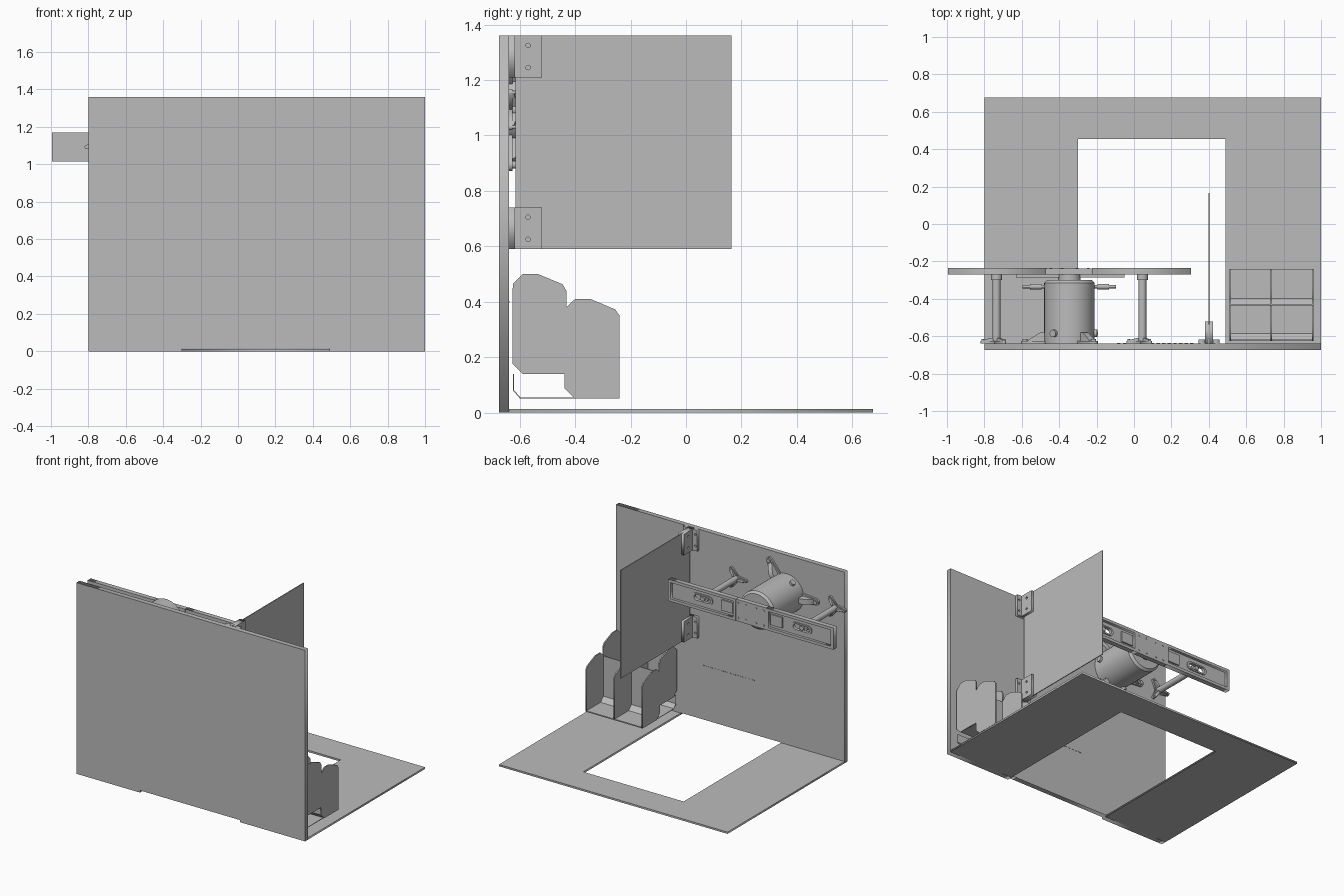
import bpy, bmesh
from math import sin, cos, pi, radians
from mathutils import Matrix, Vector

cube = bpy.data.objects.get("Cube")
if cube:
    bpy.data.objects.remove(cube, do_unlink=True)

grey = bpy.data.materials.new("plain grey")
grey.use_nodes = True
grey.diffuse_color = (0.5, 0.5, 0.5, 1)
grey.node_tree.nodes["Principled BSDF"].inputs["Base Color"].default_value = (0.5, 0.5, 0.5, 1)

X, Y, Z = Vector((1, 0, 0)), Vector((0, 1, 0)), Vector((0, 0, 1))


def add(name, mesh):
    mesh.materials.append(grey)
    obj = bpy.data.objects.new(name, mesh)
    bpy.context.collection.objects.link(obj)
    return obj


def finish(name, bm, smooth=False):
    bmesh.ops.recalc_face_normals(bm, faces=bm.faces)
    if smooth:
        for f in bm.faces:
            f.smooth = len(f.verts) == 4
        for e in bm.edges:
            e.smooth = e.calc_face_angle(0) < 0.7
    mesh = bpy.data.meshes.new(name)
    bm.to_mesh(mesh)
    bm.free()
    return add(name, mesh)


def box(name, x, y, z):
    bm = bmesh.new()
    bmesh.ops.create_cube(bm, size=1)
    for v in bm.verts:
        v.co = [a + (b - a) * (c + 0.5) for (a, b), c in zip((x, y, z), v.co)]
    return finish(name, bm)


def rod(name, a, b, r1, r2=None, sides=32):
    a, b = Vector(a), Vector(b)
    d = b - a
    bm = bmesh.new()
    bmesh.ops.create_cone(bm, cap_ends=True, segments=sides, radius1=r1,
                          radius2=r1 if r2 is None else r2, depth=d.length,
                          matrix=Matrix.Translation((a + b) / 2) @ d.to_track_quat('Z', 'Y').to_matrix().to_4x4())
    return finish(name, bm, True)


def prism(name, loops, centre, u, v, thick):
    """Flat outline with holes, in the plane of u and v, given a thickness."""
    curve = bpy.data.curves.new(name, 'CURVE')
    curve.dimensions, curve.fill_mode, curve.extrude = '2D', 'BOTH', thick / 2
    for loop in loops:
        s = curve.splines.new('POLY')
        s.points.add(len(loop) - 1)
        for p, (a, b) in zip(s.points, loop):
            p.co = (a, b, 0, 1)
        s.use_cyclic_u = True
    temp = bpy.data.objects.new(name + "_outline", curve)
    bm = bmesh.new()
    bpy.context.collection.objects.link(temp)
    mesh = bpy.data.meshes.new_from_object(temp.evaluated_get(bpy.context.evaluated_depsgraph_get()))
    bm.from_mesh(mesh)
    bpy.data.objects.remove(temp, do_unlink=True)
    bpy.data.meshes.remove(mesh)
    bmesh.ops.remove_doubles(bm, verts=bm.verts, dist=1e-5)
    m = Matrix((u, v, u.cross(v))).transposed().to_4x4()
    bm.transform(Matrix.Translation(centre) @ m)
    return finish(name, bm)


def rect(a, b, c, d):
    return [(a, c), (b, c), (b, d), (a, d)]


def slot(cx, cz, half, r, n=8):
    """Rounded slot; a circle when half is zero."""
    right = [(cx + half + r * cos(t), cz + r * sin(t)) for t in [pi * i / n - pi / 2 for i in range(n + 1)]]
    left = [(2 * cx - a, 2 * cz - b) for a, b in right]
    return right + left


def sheet(name, path, x0, x1, thick=0.008):
    bm = bmesh.new()
    rows = [[bm.verts.new((x, y, z)) for y, z in path] for x in (x0, x1)]
    for i in range(len(path) - 1):
        bm.faces.new((rows[0][i], rows[0][i + 1], rows[1][i + 1], rows[1][i]))
    obj = finish(name, bm)
    mod = obj.modifiers.new("thickness", 'SOLIDIFY')
    mod.thickness, mod.offset = thick, 0


# Wall panel with a shallow notch in its lower edge, and the U-shaped base
WALL = -0.64
prism("wall_panel", [[(-0.8, 0), (-0.3, 0), (-0.3, 0.015), (0.49, 0.015), (0.49, 0),
                      (1, 0), (1, 1.36), (-0.8, 1.36)]], (0, -0.657, 0), X, Z, 0.035)
prism("base_plate", [[(-0.8, WALL), (-0.3, WALL), (-0.3, 0.455), (0.49, 0.455), (0.49, WALL),
                      (1, WALL), (1, 0.675), (-0.8, 0.675)]], (0, 0, 0.0065), X, Y, 0.013)
for i in range(14):
    x = -0.09 + i * 0.03
    box("wall_slit", (x, x + 0.018), (WALL, WALL + 0.003), (0.397, 0.402))

# Side board held by pairs of angle brackets
box("side_board", (0.398, 0.404), (-0.615, 0.165), (0.59, 1.36))
for z in (0.59, 1.21):
    holes = [slot(-0.57, z + h, 0, 0.008) for h in (0.035, 0.115)]
    for side in (-1, 1):
        cx = 0.401 + side * 0.012
        prism("bracket_leg", [rect(WALL, -0.52, z, z + 0.15)] + holes, (cx, 0, 0), Y, Z, 0.018)
        flange = [rect(0.401 + side * 0.021, 0.401 + side * 0.056, z, z + 0.15)]
        flange += [slot(0.401 + side * 0.04, z + h, 0, 0.007) for h in (0.035, 0.115)]
        prism("bracket_flange", flange, (0, -0.629, 0), X, Z, 0.022)

# Two-tier leaflet rack: three dividers joined by folded sheets
divider = [(-0.625, 0.175), (-0.625, 0.465), (-0.59, 0.5), (-0.535, 0.5), (-0.445, 0.463),
           (-0.432, 0.44), (-0.432, 0.38), (-0.4, 0.41), (-0.345, 0.41), (-0.255, 0.372),
           (-0.24, 0.35), (-0.24, 0.05), (-0.4, 0.05), (-0.435, 0.085), (-0.435, 0.14), (-0.59, 0.14)]
for x in (0.514, 0.735, 0.956):
    prism("rack_divider", [divider], (x, 0, 0), Y, Z, 0.008)
sheet("rack_front_tier", [(-0.24, 0.054), (-0.4, 0.054), (-0.434, 0.088), (-0.434, 0.375)], 0.514, 0.956)
sheet("rack_rear_tier", [(-0.434, 0.144), (-0.588, 0.144), (-0.622, 0.178), (-0.622, 0.45)], 0.514, 0.956)
sheet("rack_support", [(-0.4, 0.052), (-0.598, 0.052), (-0.622, 0.08), (-0.622, 0.14)], 0.514, 0.956, 0.004)


# Three-footed wall stands
def spider(name, cx, cz, inner, length, width, rise):
    for deg in (57, 180, 303):
        d = Vector((cos(radians(deg)), 0, sin(radians(deg))))
        across = d.cross(Y)
        c = Vector((cx, WALL, cz))
        tip = slot(length - width * 0.5, 0, 0, width * 0.5)
        outline = [(0, width)] + [(0, -width)] + tip[:9]
        prism(name + "_foot", [outline], c + Y * 0.007, d, across, 0.014)
        prism(name + "_rib", [[(inner * 0.8, 0), (length * 0.85, 0), (length * 0.85, 0.02),
                               (inner * 1.2, rise), (inner * 0.8, rise)]], c, d, Y, width * 0.8)
        end = c + d * (length - width * 0.5)
        rod(name + "_bolt", end, end + Y * 0.024, width * 0.3, sides=12)


MX, MZ = -0.345, 1.093
spider("drum", MX, MZ, 0.13, 0.26, 0.045, 0.06)
rod("drum", (MX, WALL, MZ), (MX, -0.315, MZ), 0.135, sides=48)
rod("drum_cap", (MX, -0.315, MZ), (MX, -0.3, MZ), 0.135, 0.12, 48)
rod("drum_boss", (MX, -0.3, MZ), (MX, -0.265, MZ), 0.06)
for deg in (7, 127, 247):
    d = Vector((cos(radians(deg)), 0, sin(radians(deg))))
    c = Vector((MX, -0.585, MZ))
    rod("drum_knob", c + d * 0.125, c + d * 0.15, 0.02, sides=16)
for side in (-1, 1):
    rod("side_pin", (MX + side * 0.12, -0.335, MZ), (MX + side * 0.25, -0.335, MZ), 0.009, sides=12)
    rod("pin_collar", (MX + side * 0.15, -0.335, MZ), (MX + side * 0.21, -0.335, MZ), 0.015, sides=12)
    px = MX + side * 0.39
    spider("post", px, MZ, 0.025, 0.085, 0.022, 0.03)
    rod("post", (px, WALL, MZ), (px, -0.3, MZ), 0.021)
    rod("post_collar", (px, -0.3, MZ), (px, -0.268, MZ), 0.03)

# Long cross bar: two framed rails either side of a flat centre plate
box("rear_strip", (-0.63, -0.05), (-0.285, -0.268), (MZ - 0.02, MZ + 0.02))
box("centre_plate", (-0.472, -0.228), (-0.27, -0.237), (1.015, 1.17))
for side in (-1, 1):
    inner, outer = sorted((MX + side * 0.12, MX + side * 0.65))
    px = MX + side * 0.39
    mid = slot(px, MZ, 0.045, 0.02)
    prism("rail_web", [rect(inner, outer, 1.015, 1.17), mid], (0, -0.262, 0), X, Z, 0.016)
    prism("rail_rim", [rect(inner, outer, 1.015, 1.17), rect(inner + 0.02, outer - 0.02, 1.035, 1.15)],
          (0, -0.2445, 0), X, Z, 0.019)
    prism("slot_lip", [slot(px, MZ, 0.05, 0.03), mid], (0, -0.251, 0), X, Z, 0.008)
    rod("slot_bolt", (px, -0.275, MZ), (px, -0.248, MZ), 0.016, sides=12)
    box("rail_tab", tuple(sorted((MX + side * 0.15, MX + side * 0.24))), (-0.256, -0.244), (1.055, 1.13))
    for z in (1.04, 1.145):
        for k in (0.04, 0.1):
            rod("plate_screw", (MX + side * k, -0.24, z), (MX + side * k, -0.234, z), 0.007, sides=12)
